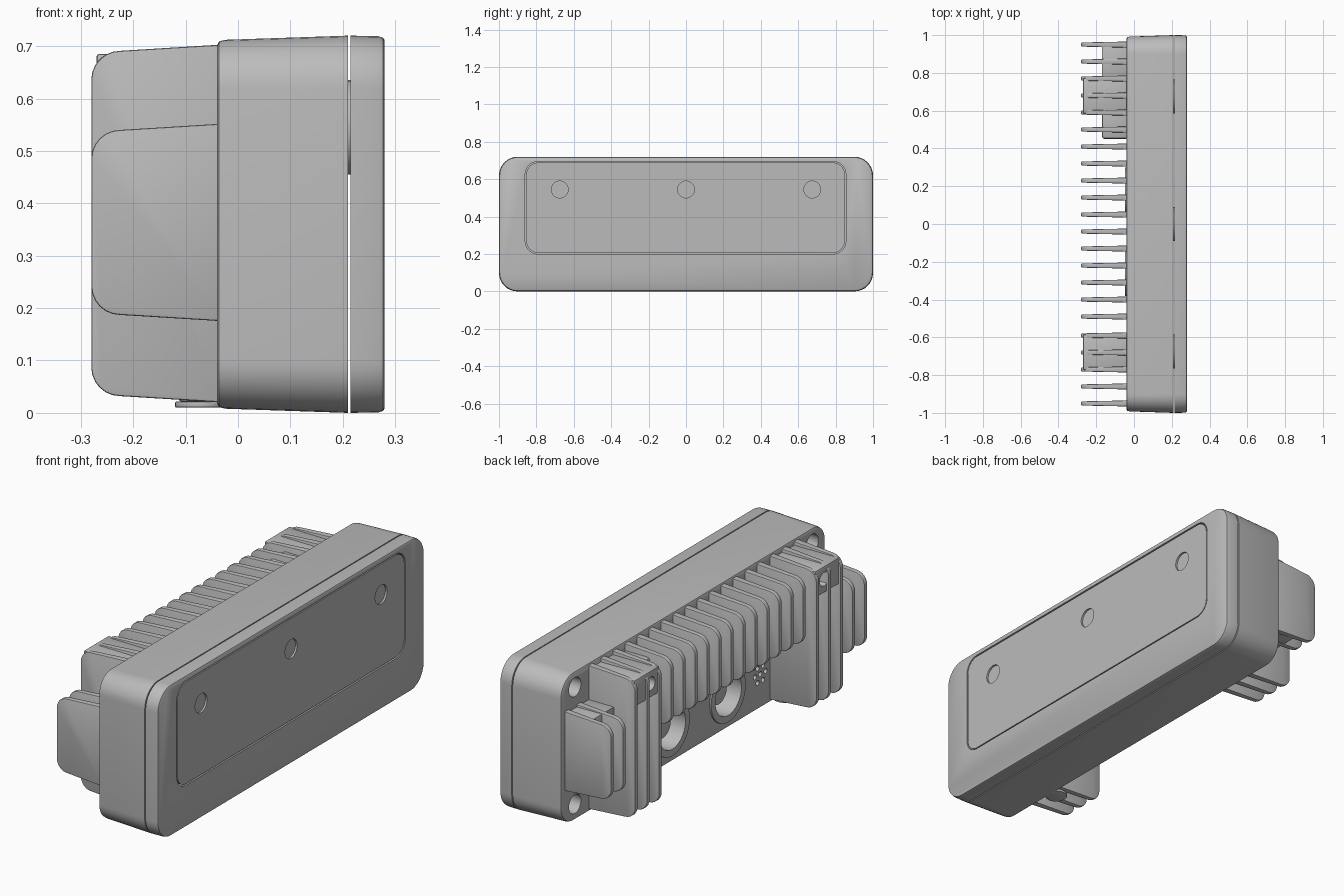
import bpy, bmesh, math
from mathutils import Matrix

if "Cube" in bpy.data.objects:
    bpy.data.objects.remove(bpy.data.objects["Cube"], do_unlink=True)

grey = bpy.data.materials.new("housing grey")
grey.use_nodes = True
grey.diffuse_color = (0.5, 0.5, 0.5, 1)
grey.node_tree.nodes["Principled BSDF"].inputs["Base Color"].default_value = (0.5, 0.5, 0.5, 1)


def make(name, bm):
    bmesh.ops.recalc_face_normals(bm, faces=bm.faces)
    mesh = bpy.data.meshes.new(name)
    bm.to_mesh(mesh)
    bm.free()
    mesh.materials.append(grey)
    ob = bpy.data.objects.new(name, mesh)
    bpy.context.collection.objects.link(ob)
    return ob


def activate(ob):
    bpy.ops.object.select_all(action='DESELECT')
    ob.select_set(True)
    bpy.context.view_layer.objects.active = ob


def finish(ob, bevel=0):
    activate(ob)
    if bevel:
        mod = ob.modifiers.new("edge", 'BEVEL')
        mod.width, mod.segments, mod.angle_limit = bevel, 2, math.radians(50)
        bpy.ops.object.modifier_apply(modifier=mod.name)
    bpy.ops.object.shade_smooth_by_angle(angle=math.radians(35))
    return ob


def rounded(u0, u1, v0, v1, r, steps=8):
    """Rounded rectangle outline as (u, v) pairs."""
    corners = [(u1 - r, v1 - r), (u0 + r, v1 - r), (u0 + r, v0 + r), (u1 - r, v0 + r)]
    return [(cu + r * math.cos(a), cv + r * math.sin(a))
            for q, (cu, cv) in enumerate(corners)
            for a in [(q + i / steps) * math.pi / 2 for i in range(steps + 1)]]


def shell(name, y0, y1, z0, z1, r, sections):
    """Rounded slab lofted along x through (x, inset) sections."""
    bm = bmesh.new()
    rings = [[bm.verts.new((x, y, z)) for y, z in
              rounded(y0 + d, y1 - d, z0 + d, z1 - d, r - d)] for x, d in sections]
    for a, b in zip(rings, rings[1:]):
        for i in range(len(a)):
            j = (i + 1) % len(a)
            bm.faces.new((a[i], a[j], b[j], b[i]))
    bm.faces.new(rings[0])
    bm.faces.new(rings[-1])
    return make(name, bm)


def disc(name, x0, x1, y, z, r, sides=32, axis='X'):
    """Cylinder along x, or along z with x0..x1 as its heights."""
    bm = bmesh.new()
    bmesh.ops.create_cone(bm, cap_ends=True, segments=sides, radius1=r, radius2=r, depth=x1 - x0)
    if axis == 'X':
        bmesh.ops.rotate(bm, verts=bm.verts, matrix=Matrix.Rotation(math.pi / 2, 3, 'Y'))
        bmesh.ops.translate(bm, verts=bm.verts, vec=((x0 + x1) / 2, y, z))
    else:
        bmesh.ops.translate(bm, verts=bm.verts, vec=(z, y, (x0 + x1) / 2))
    return make(name, bm)


def box(name, x0, x1, y0, y1, z0, z1, bevel=0.005):
    bm = bmesh.new()
    bmesh.ops.create_cube(bm, size=1)
    for v in bm.verts:
        v.co = (x0 if v.co.x < 0 else x1, y0 if v.co.y < 0 else y1, z0 if v.co.z < 0 else z1)
    return finish(make(name, bm), bevel)


def cut(ob, cutters):
    for c in cutters:
        c.hide_render = True
        activate(ob)
        mod = ob.modifiers.new("cut", 'BOOLEAN')
        mod.operation, mod.object, mod.solver = 'DIFFERENCE', c, 'EXACT'
        bpy.ops.object.modifier_apply(modifier=mod.name)
        bpy.data.objects.remove(c, do_unlink=True)


BACK, TIP = -0.04, -0.28


def fin(name, y, z0, z1):
    """Cooling fin with drafted sides and rounded outer corners."""
    r, d = 0.055, 0.012
    outline = [(BACK + 0.01, z1), (BACK + 0.01, z0)]
    for cz, a0 in ((z0 + d + r, 1.5), (z1 - d - r, 1.0)):
        arc = [(a0 - i / 12) * math.pi for i in range(7)]
        outline += [(TIP + r + r * math.cos(a), cz - r * abs(math.sin(a)) if a0 > 1.2
                     else cz + r * abs(math.sin(a))) for a in arc]
    bm = bmesh.new()
    sides = [[bm.verts.new((x, y + s * (0.011 + 0.02 * (x - TIP)), z)) for x, z in outline]
             for s in (-1, 1)]
    for side in sides:
        bm.faces.new(side)
    for i in range(len(outline)):
        j = (i + 1) % len(outline)
        bm.faces.new((sides[0][i], sides[0][j], sides[1][j], sides[1][i]))
    return finish(make(name, bm), 0.004)


# Main housing with drafted walls and a soft back edge
housing = shell("rear_housing", -1, 1, 0, 0.72, 0.1,
                [(BACK, 0.019), (BACK + 0.004, 0.011), (BACK + 0.015, 0.008), (0.21, 0)])
ports = (0.17, -0.25)
holes = [disc("hole", -0.1, 0.1, s * 0.89, z, 0.045) for s in (-1, 1) for z in (0.64, 0.085)]
holes += [disc("port_hole", -0.1, 0.06, y, 0.17, 0.1) for y in ports]
vents = [(0, 0)] + [(0.04 * math.cos(a), 0.04 * math.sin(a))
                    for a in [i * math.pi / 3 for i in range(6)]]
holes += [disc("vent", -0.1, 0, -0.5 + u, 0.17 + v, 0.012, 12) for u, v in vents]
cut(housing, holes)
finish(housing)

# Front cover with a pocket, and the window panel set into it
cover = shell("front_cover", -1, 1, 0, 0.72, 0.1,
              [(0.215, 0), (0.268, 0.001), (0.277, 0.004), (0.28, 0.009)])
cut(cover, [shell("pocket", -0.86, 0.855, 0.2, 0.695, 0.07, [(0.25, 0), (0.32, 0)])])
finish(cover)
panel = shell("window_panel", -0.854, 0.849, 0.206, 0.689, 0.064, [(0.245, 0), (0.279, 0)])
lenses = (-0.675, 0, 0.675)
cut(panel, [disc("lens_recess", 0.27, 0.3, y, 0.545, 0.045) for y in lenses])
finish(panel)
for y in lenses:
    finish(disc("lens_spacer", 0.208, 0.216, y, 0.545, 0.09))

# Short fins across the middle
for i in range(12):
    fin("middle_fin", 0.5 - 0.09 * i, 0.36, 0.703)

# Tall fin groups with screw bosses, and the outer end fins
for s in (-1, 1):
    for y in (0.59, 0.68, 0.77):
        fin("tall_fin", s * y, 0.02, 0.703)
    for y in (0.86, 0.95):
        fin("end_fin", s * y, 0.175, 0.552)
    boss = box("screw_boss", -0.27, BACK + 0.01, *sorted((s * 0.585, s * 0.772)), 0.56, 0.685)
    cut(boss, [disc("screw_hole", -0.4, -0.2, s * 0.65, 0.625, 0.032, 24)])
    finish(boss)

# Blocks behind the fins on one end
box("end_block", -0.17, BACK + 0.01, 0.78, 0.955, 0.185, 0.54)
box("inner_block", -0.17, BACK + 0.01, 0.45, 0.66, 0.48, 0.67, 0.015)

# Port collars with plugs inside
for y in ports:
    collar = disc("port_collar", BACK - 0.008, BACK + 0.01, y, 0.17, 0.13, 40)
    cut(collar, [disc("bore", -0.1, 0.1, y, 0.17, 0.098, 40)])
    finish(collar)
    finish(disc("port_plug", 0, 0.08, y, 0.17, 0.06), 0.006)

# Threaded cable gland underneath
for k, r in enumerate((0.05, 0.042, 0.05, 0.042)):
    z0 = 0.01 + 0.012 * k
    finish(disc("cable_gland", z0, z0 + 0.012, -0.64, -0.07, r, 32, 'Z'), 0.003)
